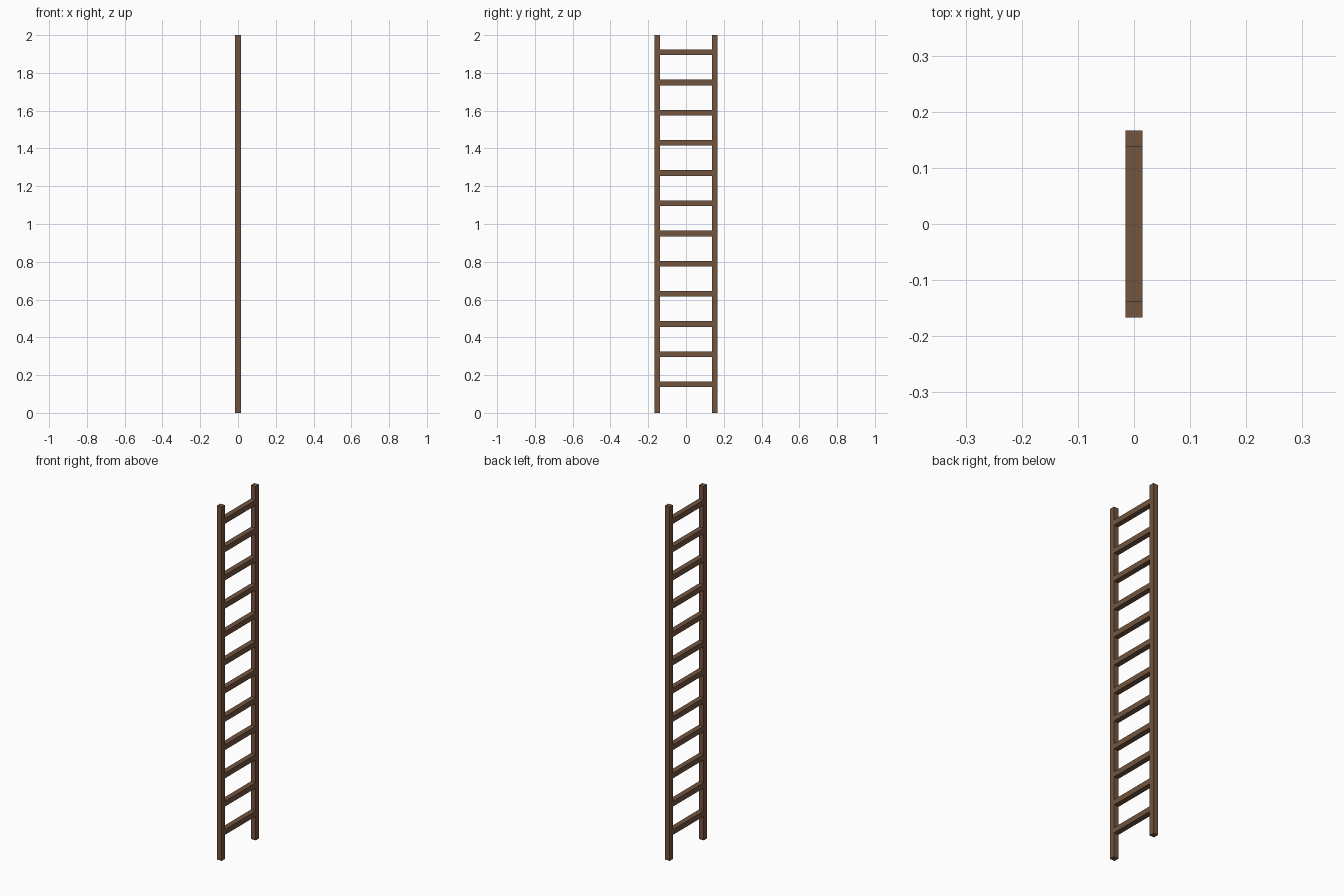
import bpy

if "Cube" in bpy.data.objects:
    bpy.data.objects.remove(bpy.data.objects["Cube"])

RAIL = 0.03          # square timber thickness
HALF_W = 0.167       # outer half width along y
HEIGHT = 2.0

wood = bpy.data.materials.new("brown wood")
wood.diffuse_color = (0.17, 0.09, 0.05, 1)
wood.use_nodes = True
wood.node_tree.nodes["Principled BSDF"].inputs["Base Color"].default_value = wood.diffuse_color


def box(name, centre, size):
    bpy.ops.mesh.primitive_cube_add(size=1, location=centre)
    ob = bpy.context.object
    ob.name = name
    ob.scale = size
    bpy.ops.object.transform_apply(location=False, rotation=False, scale=True)
    ob.data.materials.append(wood)
    return ob


# Two upright rails
for side, label in ((-1, "front"), (1, "back")):
    box(f"{label}_rail", (0, side * (HALF_W - RAIL / 2), HEIGHT / 2),
        (RAIL, RAIL, HEIGHT))

# Twelve evenly spaced rungs, flush with the rails
for i in range(12):
    box(f"rung_{i + 1}", (0, 0, 0.151 + 0.1598 * i),
        (RAIL, 2 * (HALF_W - RAIL), 0.03))
